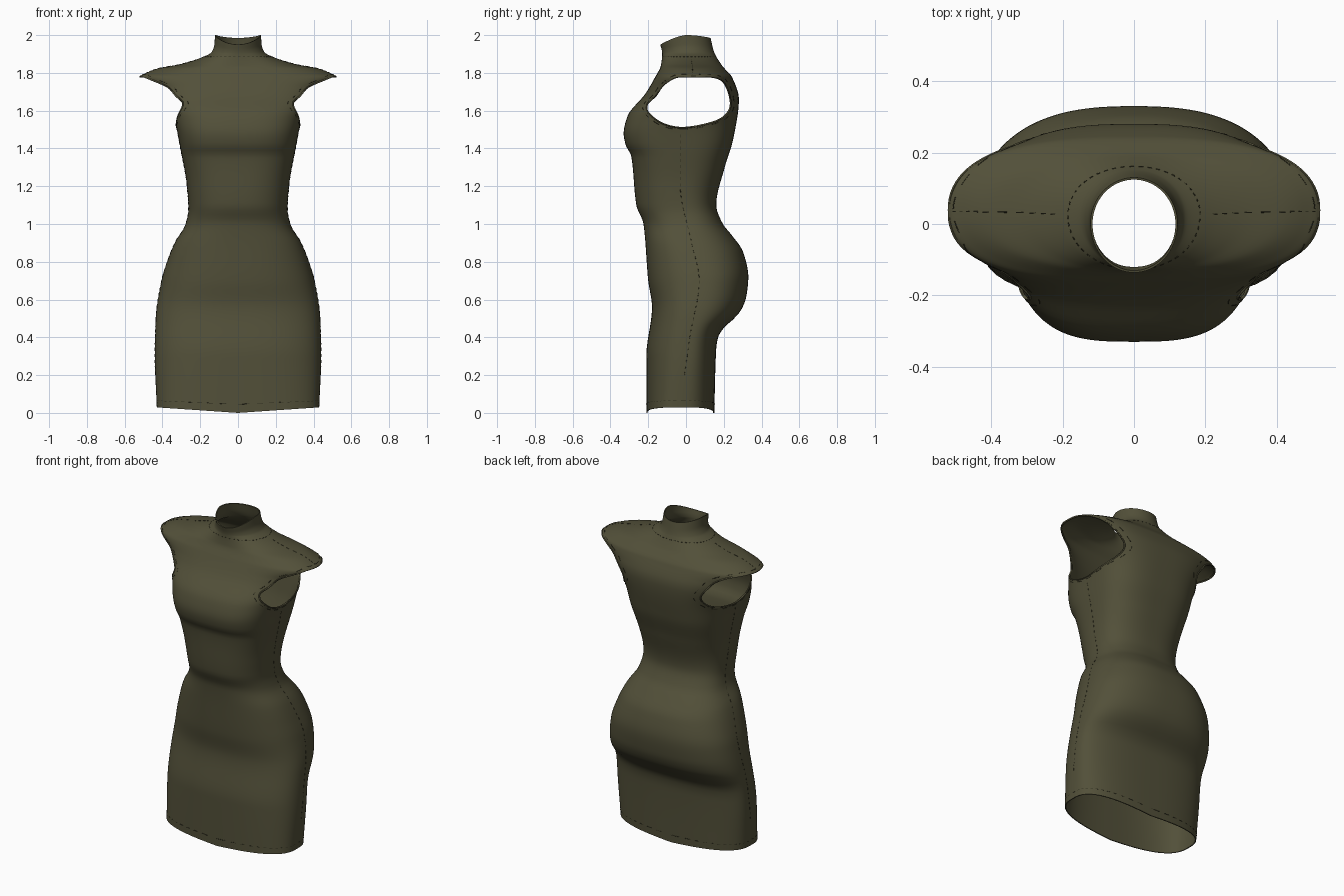
import bpy
import math

cube = bpy.data.objects.get("Cube")
if cube:
    bpy.data.objects.remove(cube, do_unlink=True)


def make_material(name, colour):
    mat = bpy.data.materials.new(name)
    mat.use_nodes = True
    mat.diffuse_color = colour
    mat.node_tree.nodes["Principled BSDF"].inputs["Base Color"].default_value = colour
    mat.node_tree.nodes["Principled BSDF"].inputs["Roughness"].default_value = 0.8
    return mat


olive = make_material("olive fabric", (0.085, 0.08, 0.041, 1))
thread = make_material("dark olive thread", (0.03, 0.029, 0.014, 1))


def smooth_profile(points):
    """Return a smooth function through (height, value) points without overshoot."""
    zs, vs = zip(*points)
    slopes = [(vs[i + 1] - vs[i]) / (zs[i + 1] - zs[i]) for i in range(len(zs) - 1)]
    tangents = [slopes[0]]
    for a, b in zip(slopes, slopes[1:]):
        tangents.append(2 * a * b / (a + b) if a * b > 0 else 0)
    tangents.append(slopes[-1])

    def value(z):
        z = min(max(z, zs[0]), zs[-1])
        i = 0
        while i < len(slopes) - 1 and z > zs[i + 1]:
            i += 1
        span = zs[i + 1] - zs[i]
        t = (z - zs[i]) / span
        ease = t * t * (3 - 2 * t)
        return (vs[i] + (vs[i + 1] - vs[i]) * ease
                + span * tangents[i] * t * (1 - t) ** 2
                - span * tangents[i + 1] * t * t * (1 - t))
    return value


# Body profiles: half width, front, back, side seam, squareness against height
half_width = smooth_profile([
    (.03, .43), (.3, .44), (.5, .435), (.7, .405), (.8, .375), (.9, .335),
    (1, .277), (1.08, .262), (1.2, .27), (1.4, .305), (1.55, .337), (1.65, .39),
    (1.72, .45), (1.78, .52), (1.8, .485), (1.825, .42), (1.845, .31),
    (1.875, .21), (1.91, .14), (1.95, .125), (2, .122)])
front = smooth_profile([
    (.03, -.21), (.3, -.21), (.56, -.18), (.7, -.2), (1, -.225), (1.1, -.263),
    (1.36, -.29), (1.42, -.32), (1.48, -.33), (1.57, -.31), (1.69, -.215),
    (1.775, -.165), (1.84, -.133), (1.9, -.126), (2, -.136)])
back = smooth_profile([
    (.03, .15), (.34, .16), (.4, .17), (.45, .2), (.5, .255), (.55, .295),
    (.62, .32), (.72, .33), (.85, .303), (.95, .235), (1, .195), (1.1, .16),
    (1.3, .205), (1.45, .25), (1.66, .28), (1.775, .245), (1.84, .19),
    (1.91, .15), (2, .13)])
seam = smooth_profile([
    (.03, -.03), (.4, .02), (.7, .07), (.9, .03), (1.2, -.03),
    (1.5, -.03), (1.65, .02), (1.8, .035), (2, 0)])
squareness = smooth_profile([
    (.03, 2.8), (.7, 2.5), (1.1, 2.5), (1.48, 3), (1.65, 2.8),
    (1.78, 2.5), (1.86, 2.1), (2, 2)])


def surface(z, angle, lift=0.0):
    """Point on the dress at a height and an angle around the body."""
    c, s = math.cos(angle), math.sin(angle)
    power = 2 / squareness(z)
    x = math.copysign(abs(c) ** power, c) * (half_width(z) + lift)
    mid = seam(z)
    depth = (back(z) - mid if s > 0 else mid - front(z)) + lift
    y = mid + math.copysign(abs(s) ** power, s) * depth
    # Hem dips at the middle, collar dips at the throat
    hem = max(0, 1 - (z - .03) / .1)
    collar = max(0, (z - 1.9) / .1)
    dip = .05 * max(0, -y / .136) ** 1.5 + .015 * max(0, y / .13) ** 2
    z -= .03 * hem * (1 - abs(x) / .44) + collar * dip
    return (x, y, z)


def side_point(y, z, lift=0.0):
    """Point on the left side of the dress at a given depth and height."""
    n = squareness(z)
    mid = seam(z)
    depth = back(z) - mid if y > mid else mid - front(z)
    t = min(1, abs(y - mid) / depth)
    return ((half_width(z) + lift) * (1 - t ** n) ** (1 / n), y, z)


def mesh_object(name, verts, faces, mat):
    mesh = bpy.data.meshes.new(name)
    mesh.from_pydata(verts, [], faces)
    mesh.materials.append(mat)
    obj = bpy.data.objects.new(name, mesh)
    bpy.context.collection.objects.link(obj)
    return obj


def activate(obj):
    bpy.ops.object.select_all(action='DESELECT')
    obj.select_set(True)
    bpy.context.view_layer.objects.active = obj


# Dress body, closer rows over the shoulders
columns = 128
heights = [.03 + .02 * i for i in range(84)] + [1.7 + .005 * i for i in range(61)]
verts = [surface(z, math.tau * j / columns) for z in heights for j in range(columns)]
faces = []
for i in range(len(heights) - 1):
    for j in range(columns):
        a, b = i * columns + j, i * columns + (j + 1) % columns
        faces.append((a, b, b + columns, a + columns))
dress = mesh_object("dress_body", verts, faces, olive)

# Armhole outline as a smooth closed loop in depth and height
corners = [(-.03, 1.51), (.09, 1.525), (.19, 1.56), (.235, 1.62), (.225, 1.7),
           (.19, 1.76), (.13, 1.78), (.04, 1.78), (-.05, 1.778), (-.12, 1.735),
           (-.16, 1.68), (-.205, 1.635), (-.2, 1.59), (-.13, 1.535)]


def closed_curve(points, steps):
    result = []
    for i in range(len(points)):
        p = [points[(i + k - 1) % len(points)] for k in range(4)]
        for s in range(steps):
            t = s / steps
            result.append(tuple(
                b + .5 * t * (c - a + t * (2 * a - 5 * b + 4 * c - d
                                           + t * (3 * (b - c) + d - a)))
                for a, b, c, d in zip(*p)))
    return result


armhole = closed_curve(corners, 6)
count = len(armhole)
ring = list(range(count))
cutter = mesh_object(
    "armhole_cutter",
    [(x, y, z) for x in (-1, 1) for y, z in armhole],
    [tuple(reversed(ring)), tuple(i + count for i in ring)]
    + [(i, (i + 1) % count, (i + 1) % count + count, i + count) for i in ring],
    olive)
cutter.hide_render = True

# Fabric thickness, then both armholes in one cut
activate(dress)
shell = dress.modifiers.new("fabric", 'SOLIDIFY')
shell.thickness = .006
shell.offset = -1
cut = dress.modifiers.new("armholes", 'BOOLEAN')
cut.operation = 'DIFFERENCE'
cut.solver = 'EXACT'
cut.object = cutter
for name in ("fabric", "armholes"):
    bpy.ops.object.modifier_apply(modifier=name)
bpy.data.objects.remove(cutter, do_unlink=True)
bpy.ops.object.shade_smooth_by_angle(angle=math.radians(40))


def cord(name, paths, radius, mat, closed=False):
    """Round cord along each path, turned into a mesh."""
    curve = bpy.data.curves.new(name, 'CURVE')
    curve.dimensions = '3D'
    curve.bevel_depth = radius
    curve.bevel_resolution = 1
    for path in paths:
        spline = curve.splines.new('POLY')
        spline.points.add(len(path) - 1)
        for point, co in zip(spline.points, path):
            point.co = (*co, 1)
        spline.use_cyclic_u = closed
    curve.materials.append(mat)
    obj = bpy.data.objects.new(name, curve)
    bpy.context.collection.objects.link(obj)
    activate(obj)
    bpy.ops.object.convert(target='MESH')
    bpy.ops.object.shade_smooth_by_angle(angle=math.radians(60))


def dashes(path):
    return [path[i:i + 3] for i in range(0, len(path) - 2, 4)]


def both_sides(path):
    return [path, [(-x, y, z) for x, y, z in path]]


# Armhole binding and its stitching
cord("armhole_binding", both_sides([side_point(y, z, -.003) for y, z in armhole]),
     .005, olive, closed=True)
wide = [(.015 + (y - .015) * 1.08, 1.645 + (z - 1.645) * 1.08) for y, z in armhole]
stitch_lines = both_sides([side_point(y, z) for y, z in wide])

# Side seams and shoulder seams
for low, high, steps in ((.2, 1.49, 160), (1.79, 1.875, 40)):
    stitch_lines += both_sides(
        [surface(low + (high - low) * i / steps, 0) for i in range(steps + 1)])

# Hem and collar stitching
for z in (.065, 1.885):
    stitch_lines.append([surface(z, math.tau * j / 192) for j in range(193)])
cord("seam_stitches", [d for line in stitch_lines for d in dashes(line)], .0015, thread)
